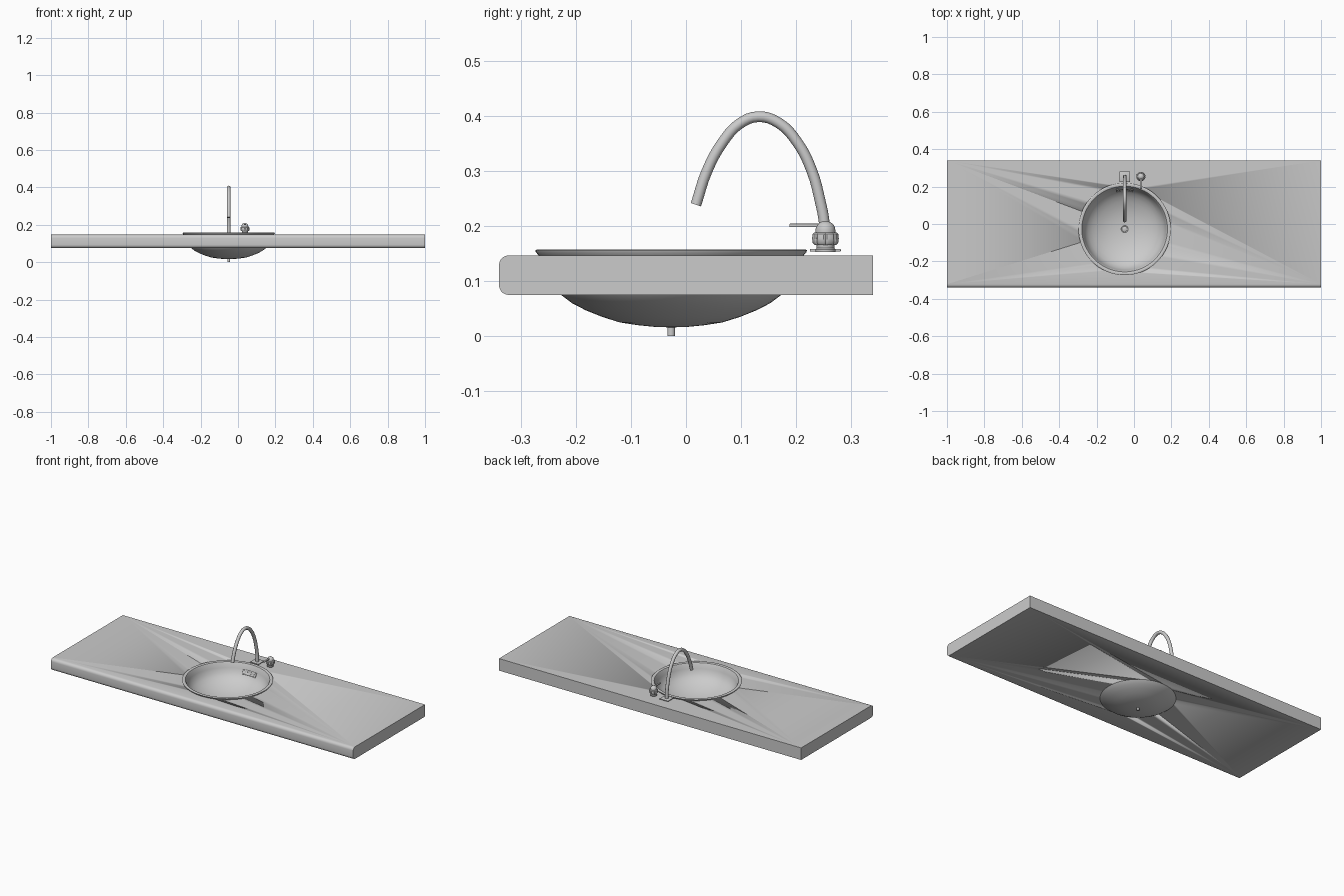
import bpy, bmesh, math
from mathutils import Vector

if "Cube" in bpy.data.objects:
    bpy.data.objects.remove(bpy.data.objects["Cube"])

BX, BY = -0.05, -0.027      # basin centre
FY = 0.2535                 # faucet line


def make(name, bm, angle=35):
    bmesh.ops.recalc_face_normals(bm, faces=bm.faces)
    me = bpy.data.meshes.new(name)
    bm.to_mesh(me)
    bm.free()
    ob = bpy.data.objects.new(name, me)
    bpy.context.collection.objects.link(ob)
    bpy.ops.object.select_all(action='DESELECT')
    ob.select_set(True)
    bpy.context.view_layer.objects.active = ob
    bpy.ops.object.shade_smooth_by_angle(angle=math.radians(angle))
    return ob


def lathe(name, profile, x, y, n=32, ripple=None):
    """Closed solid of revolution; profile is (r, z) from axis to axis."""
    bm = bmesh.new()
    rings = []
    for r, z in profile:
        if r == 0:
            rings.append([bm.verts.new((x, y, z))] * n)
            continue
        ring = []
        for i in range(n):
            a = 2 * math.pi * i / n
            k = r * (ripple(i) if ripple else 1)
            ring.append(bm.verts.new((x + k * math.cos(a), y + k * math.sin(a), z)))
        rings.append(ring)
    for p, q in zip(rings, rings[1:]):
        for i in range(n):
            j = (i + 1) % n
            bm.faces.new(list(dict.fromkeys((p[i], p[j], q[j], q[i]))))
    return make(name, bm)


def box(name, lo, hi, bevel=0.0, pick=None, seg=2):
    bm = bmesh.new()
    bmesh.ops.create_cube(bm, size=1)
    lo, hi = Vector(lo), Vector(hi)
    for v in bm.verts:
        v.co = Vector([(lo[i] + hi[i]) / 2 + v.co[i] * (hi[i] - lo[i]) for i in range(3)])
    if bevel:
        edges = [e for e in bm.edges if pick is None or pick(e)]
        bmesh.ops.bevel(bm, geom=edges, offset=bevel, segments=seg,
                        profile=0.5, affect='EDGES')
    return make(name, bm)


# countertop with rounded front
counter = box("countertop", (-1, -0.34, 0.075), (1, 0.34, 0.147), 0.018,
              lambda e: all(v.co.y < -0.33 for v in e.verts)
              and abs(e.verts[0].co.x - e.verts[1].co.x) > 1, 5)
cutter = lathe("basin_cutter", [(0, 0.06), (0.1925, 0.06), (0.238, 0.162), (0, 0.162)],
               BX, BY, 64)
cutter.hide_render = True
cutter.hide_set(True)
cut = counter.modifiers.new("basin_hole", 'BOOLEAN')
cut.object = cutter
cut.operation = 'DIFFERENCE'
cut.solver = 'EXACT'

# basin: outer shell, rim, inner bowl
outer = [(0, 0.016), (0.03, 0.017), (0.06, 0.02), (0.093, 0.025), (0.125, 0.035),
         (0.155, 0.047), (0.18, 0.06), (0.2, 0.075), (0.214, 0.092), (0.224, 0.115),
         (0.232, 0.147)]
rim = [(0.241, 0.147), (0.246, 0.153), (0.247, 0.156), (0.244, 0.158), (0.236, 0.158),
       (0.229, 0.156), (0.225, 0.15)]
inner = [(0.219, 0.125), (0.209, 0.1), (0.194, 0.082), (0.172, 0.065), (0.147, 0.052),
         (0.12, 0.041), (0.09, 0.032), (0.055, 0.026), (0.022, 0.023), (0, 0.023)]
lathe("basin", outer + rim + inner, BX, BY, 64)

# drain fitting and tail pipe
lathe("drain_ring", [(0, 0.022), (0.022, 0.022), (0.022, 0.026), (0.019, 0.027),
                     (0.016, 0.025), (0, 0.025)], BX, BY)
lathe("drain_plug", [(0, 0.024), (0.014, 0.024), (0.014, 0.027), (0.009, 0.029), (0, 0.03)],
      BX, BY)
lathe("drain_pipe", [(0, 0), (0.007, 0), (0.007, 0.02), (0, 0.02)], BX, BY, 16)

# overflow grille, wrapped onto the back wall of the bowl
bm = bmesh.new()
N = 12


def wall(i, t, lift):
    a = math.pi / 2 + (i / N - 0.5) * 0.42
    r = 0.208 + 0.011 * t - lift
    return (BX + r * math.cos(a), BY + r * math.sin(a), 0.1 + 0.024 * t)


for i in range(N):
    bands = [(0, 0.2), (0.8, 1)] if i % 3 == 1 else [(0, 0.2), (0.2, 0.8), (0.8, 1)]
    for t0, t1 in bands:
        lo = [bm.verts.new(wall(*p, 0.003)) for p in
              ((i, t0), (i + 1, t0), (i + 1, t1), (i, t1))]
        bm.faces.new(lo)
bmesh.ops.remove_doubles(bm, verts=bm.verts, dist=1e-5)
grille = make("overflow_grille", bm)
solid = grille.modifiers.new("thickness", 'SOLIDIFY')
solid.thickness = 0.004
solid.offset = 0

# spout plate and arched spout
box("spout_plate", (BX - 0.028, FY - 0.028, 0.154), (BX + 0.028, FY + 0.028, 0.1585), 0.001)
path = [(0.2535, 0.156), (0.251, 0.209), (0.244, 0.245), (0.229, 0.3), (0.202, 0.353),
        (0.168, 0.388), (0.131, 0.399), (0.097, 0.386), (0.067, 0.353), (0.038, 0.3),
        (0.018, 0.239)]
cu = bpy.data.curves.new("spout", 'CURVE')
cu.dimensions = '3D'
cu.bevel_depth = 0.0098
cu.bevel_resolution = 4
cu.resolution_u = 4
cu.use_fill_caps = True
sp = cu.splines.new('BEZIER')
sp.bezier_points.add(len(path) - 1)
for p, (y, z) in zip(sp.bezier_points, path):
    p.co = (BX, y, z)
    p.handle_left_type = p.handle_right_type = 'AUTO'
bpy.context.collection.objects.link(bpy.data.objects.new("spout", cu))

# mixer handle: base, ribbed collar, dome, lever
HX = 0.037
lathe("handle_base", [(0, 0.153), (0.018, 0.153), (0.018, 0.158), (0.016, 0.16),
                      (0.017, 0.169), (0, 0.169)], HX, FY)
lathe("handle_collar", [(0, 0.166), (0.02, 0.166), (0.0235, 0.17), (0.0245, 0.178),
                        (0.0235, 0.186), (0.02, 0.189), (0, 0.189)], HX, FY, 48,
      lambda i: 0.92 if i % 6 == 0 else 1)
dome = [(0.018 * math.cos(a), 0.193 + 0.0165 * math.sin(a))
        for a in (math.pi / 2 * k / 6 for k in range(6))]
lathe("handle_dome", [(0, 0.187), (0.018, 0.187)] + dome + [(0, 0.2095)], HX, FY)
box("handle_lever", (HX - 0.005, 0.188, 0.1985), (HX + 0.005, FY, 0.2045), 0.0015)
